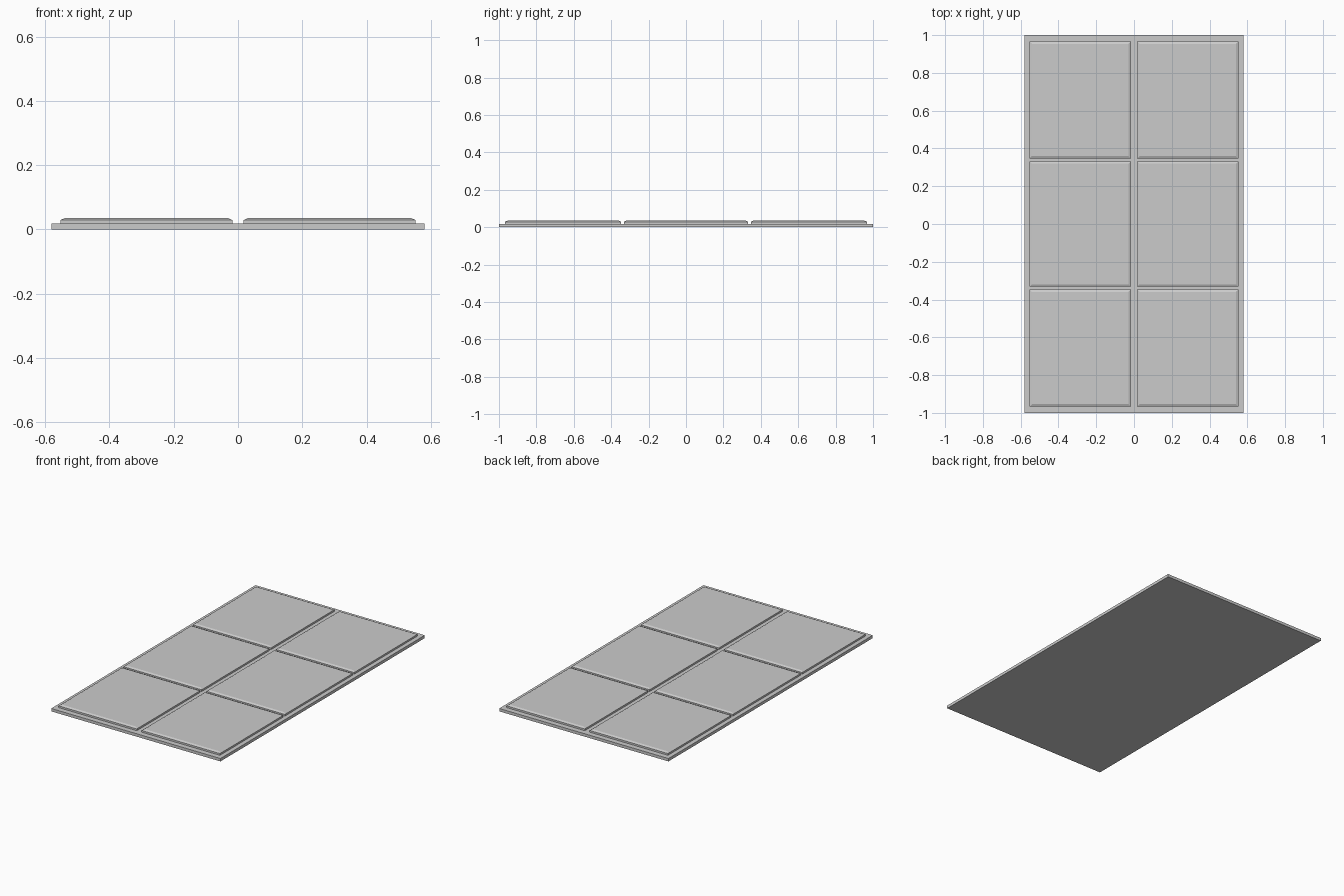
import bpy, bmesh

if "Cube" in bpy.data.objects:
    bpy.data.objects.remove(bpy.data.objects["Cube"])

def make_object(name, rings):
    """Stack rectangular rings (x0, x1, y0, y1, z) into a closed solid."""
    bm = bmesh.new()
    loops = []
    for x0, x1, y0, y1, z in rings:
        loops.append([bm.verts.new(p) for p in
                      ((x0, y0, z), (x1, y0, z), (x1, y1, z), (x0, y1, z))])
    bm.faces.new(loops[0][::-1])
    bm.faces.new(loops[-1])
    for a, b in zip(loops, loops[1:]):
        for i in range(4):
            j = (i + 1) % 4
            bm.faces.new((a[i], a[j], b[j], b[i]))
    mesh = bpy.data.meshes.new(name)
    bm.to_mesh(mesh)
    bm.free()
    obj = bpy.data.objects.new(name, mesh)
    bpy.context.collection.objects.link(obj)
    return obj

BASE_TOP, EDGE_Z, TOP_Z, INSET = 0.018, 0.029, 0.035, 0.013

# Backing board
make_object("base_board", [(-0.58, 0.58, -1, 1, 0), (-0.58, 0.58, -1, 1, BASE_TOP)])

# Six raised panels with chamfered top edges
columns = {"left": (-0.553, -0.017), "right": (0.017, 0.553)}
rows = {"front": (-0.967, -0.347), "middle": (-0.332, 0.332), "back": (0.347, 0.967)}
for cname, (x0, x1) in columns.items():
    for rname, (y0, y1) in rows.items():
        make_object(f"panel_{rname}_{cname}", [
            (x0, x1, y0, y1, BASE_TOP),
            (x0, x1, y0, y1, EDGE_Z),
            (x0 + INSET, x1 - INSET, y0 + INSET, y1 - INSET, TOP_Z)])
